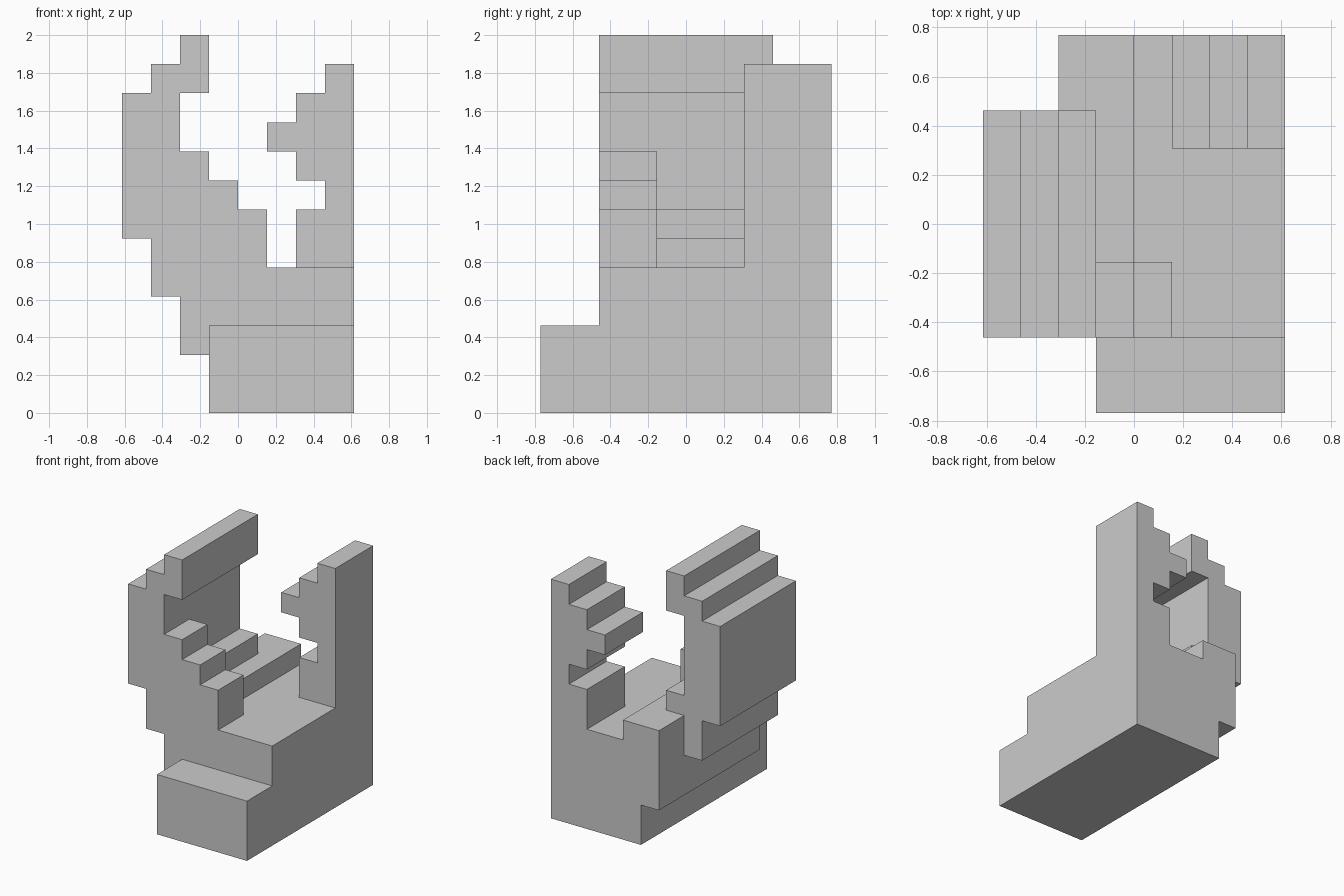
import bpy, bmesh, math
from mathutils import Vector

if "Cube" in bpy.data.objects:
    bpy.data.objects.remove(bpy.data.objects["Cube"])

U = 2 / 13  # one grid step

# Each part is a list of boxes in grid steps: x0, x1, y0, y1, z0, z1
PARTS = {
    # plinth with front ledge, overhanging body and raised back-left deck
    "base": [(-1, 4, -5, 5, 0, 3), (-2, 4, -3, 5, 2, 5), (-2, 0, -3, 5, 5, 6),
             (-2, -1, -1, 3, 6, 7)],
    # left wall stepping outward, with lip overhanging at the top
    "left_wall": [(-3, -2, -3, 3, 4, 12), (-4, -3, -3, 3, 6, 11),
                  (-2, -1, -3, 3, 11, 13)],
    # stairs descending along the front edge
    "front_stairs": [(-2, -1, -3, -1, 6, 9), (-1, 0, -3, -1, 6, 8),
                     (0, 1, -3, -1, 5, 7)],
    # back-right pillar with stepped inner side
    "back_pillar": [(3, 4, 2, 5, 5, 12), (2, 3, 2, 5, 5, 7),
                    (2, 3, 2, 5, 8, 11), (1, 2, 2, 5, 9, 10)],
}


def cells(boxes):
    return {(x, y, z) for x0, x1, y0, y1, z0, z1 in boxes
            for x in range(x0, x1) for y in range(y0, y1) for z in range(z0, z1)}


filled = set().union(*(cells(b) for b in PARTS.values()))


def build(name, boxes):
    """Skin a part's outer faces, leaving out those hidden by other parts."""
    bm = bmesh.new()
    verts = {}

    def vert(p):
        key = tuple(round(c) for c in p)
        if key not in verts:
            verts[key] = bm.verts.new(Vector(key) * U)
        return verts[key]

    for c in cells(boxes):
        for axis in range(3):
            for side in (0, 1):
                near = list(c)
                near[axis] += 2 * side - 1
                if tuple(near) in filled:
                    continue
                n, a, b = Vector(), Vector(), Vector()
                n[axis] = side
                a[(axis + 1) % 3] = 1
                b[(axis + 2) % 3] = 1
                o = Vector(c) + n
                quad = [o, o + a, o + a + b, o + b]
                bm.faces.new([vert(p) for p in (quad if side else quad[::-1])])
    bmesh.ops.dissolve_limit(bm, angle_limit=math.radians(1),
                             verts=bm.verts[:], edges=bm.edges[:])
    mesh = bpy.data.meshes.new(name)
    bm.to_mesh(mesh)
    bm.free()
    bpy.context.collection.objects.link(bpy.data.objects.new(name, mesh))


for part, part_boxes in PARTS.items():
    build(part, part_boxes)
